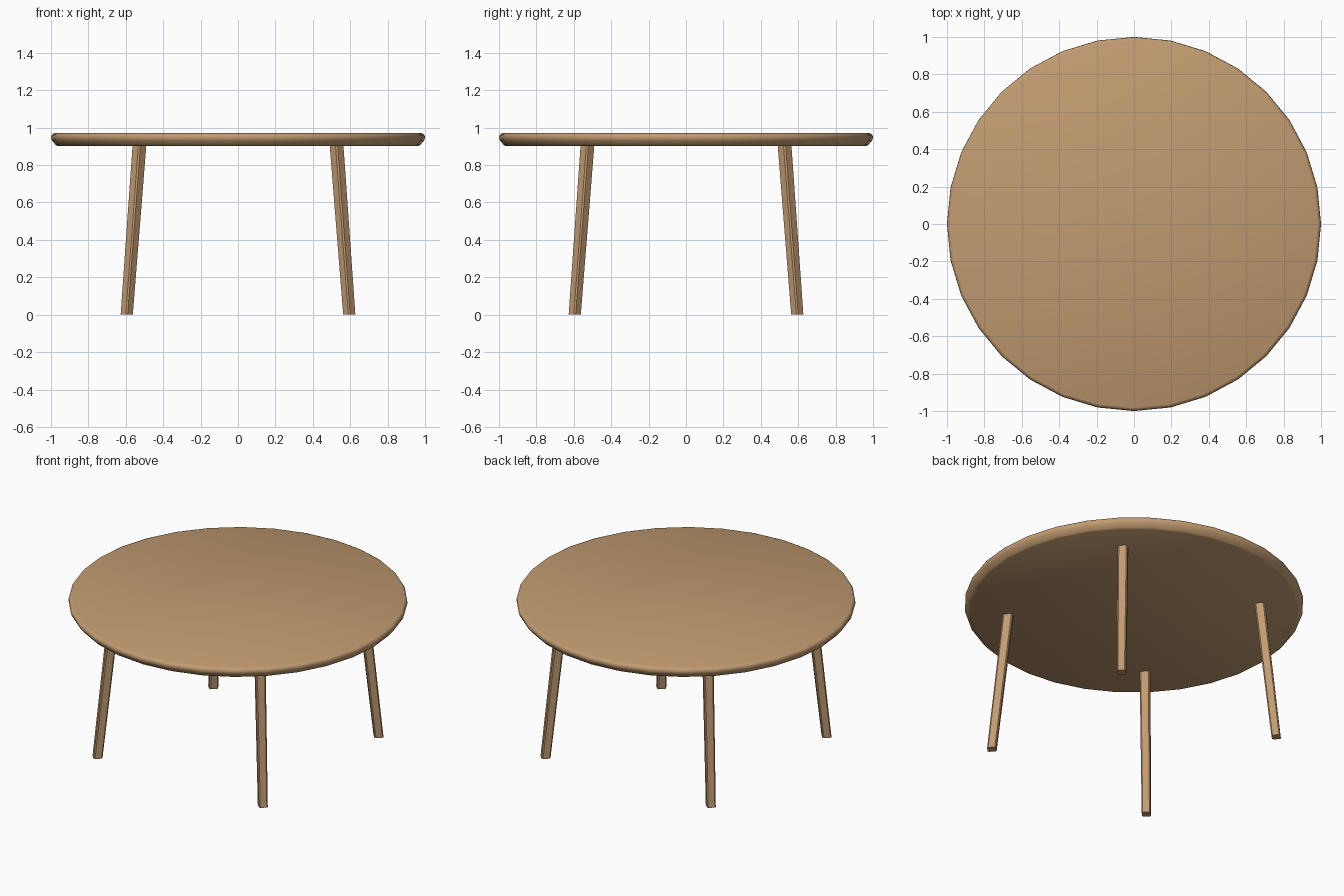
import bpy, bmesh, math
from mathutils import Vector

if "Cube" in bpy.data.objects:
    bpy.data.objects.remove(bpy.data.objects["Cube"])

wood = bpy.data.materials.new("warm wood")
wood.diffuse_color = (0.54, 0.33, 0.165, 1)
wood.use_nodes = True
wood.node_tree.nodes["Principled BSDF"].inputs["Base Color"].default_value = wood.diffuse_color


def loft(name, rings, smooth_angle):
    """Skin a stack of equal-length vertex rings and cap both ends."""
    bm = bmesh.new()
    loops = [[bm.verts.new(p) for p in ring] for ring in rings]
    n = len(loops[0])
    for a, b in zip(loops, loops[1:]):
        for i in range(n):
            j = (i + 1) % n
            bm.faces.new((a[i], a[j], b[j], b[i]))
    bm.faces.new(loops[0][::-1])
    bm.faces.new(loops[-1])
    bmesh.ops.recalc_face_normals(bm, faces=bm.faces)
    mesh = bpy.data.meshes.new(name)
    bm.to_mesh(mesh)
    bm.free()
    mesh.materials.append(wood)
    obj = bpy.data.objects.new(name, mesh)
    bpy.context.collection.objects.link(obj)
    bpy.ops.object.select_all(action='DESELECT')
    bpy.context.view_layer.objects.active = obj
    obj.select_set(True)
    bpy.ops.object.shade_smooth_by_angle(angle=math.radians(smooth_angle))
    return obj


# Round top: 32 sides, under-chamfered and softly rounded upper rim
def circle(r, z, n=32):
    return [(r * math.cos(math.tau * i / n), r * math.sin(math.tau * i / n), z)
            for i in range(n)]


profile = [(0.964, 0.902), (0.974, 0.907), (0.995, 0.932), (1.0, 0.945),
           (0.998, 0.957), (0.992, 0.966), (0.981, 0.971)]
loft("table_top", [circle(r, z) for r, z in profile], 40)


# Splayed legs: chamfered square section turned to face the diagonals
def section(cx, cy, z, half, cut, turn):
    k = half - cut
    pts = [(half, -k), (half, k), (k, half), (-k, half),
           (-half, k), (-half, -k), (-k, -half), (k, -half)]
    c, s = math.cos(turn), math.sin(turn)
    return [(cx + x * c - y * s, cy + x * s + y * c, z) for x, y in pts]


for side, sx in (("left", -1), ("right", 1)):
    for end, sy in (("front", -1), ("back", 1)):
        turn = math.atan2(sy, sx)
        loft(f"{end}_{side}_leg",
             [section(0.595 * sx, 0.595 * sy, 0, 0.0265, 0.007, turn),
              section(0.527 * sx, 0.527 * sy, 0.905, 0.03, 0.008, turn)], 30)
